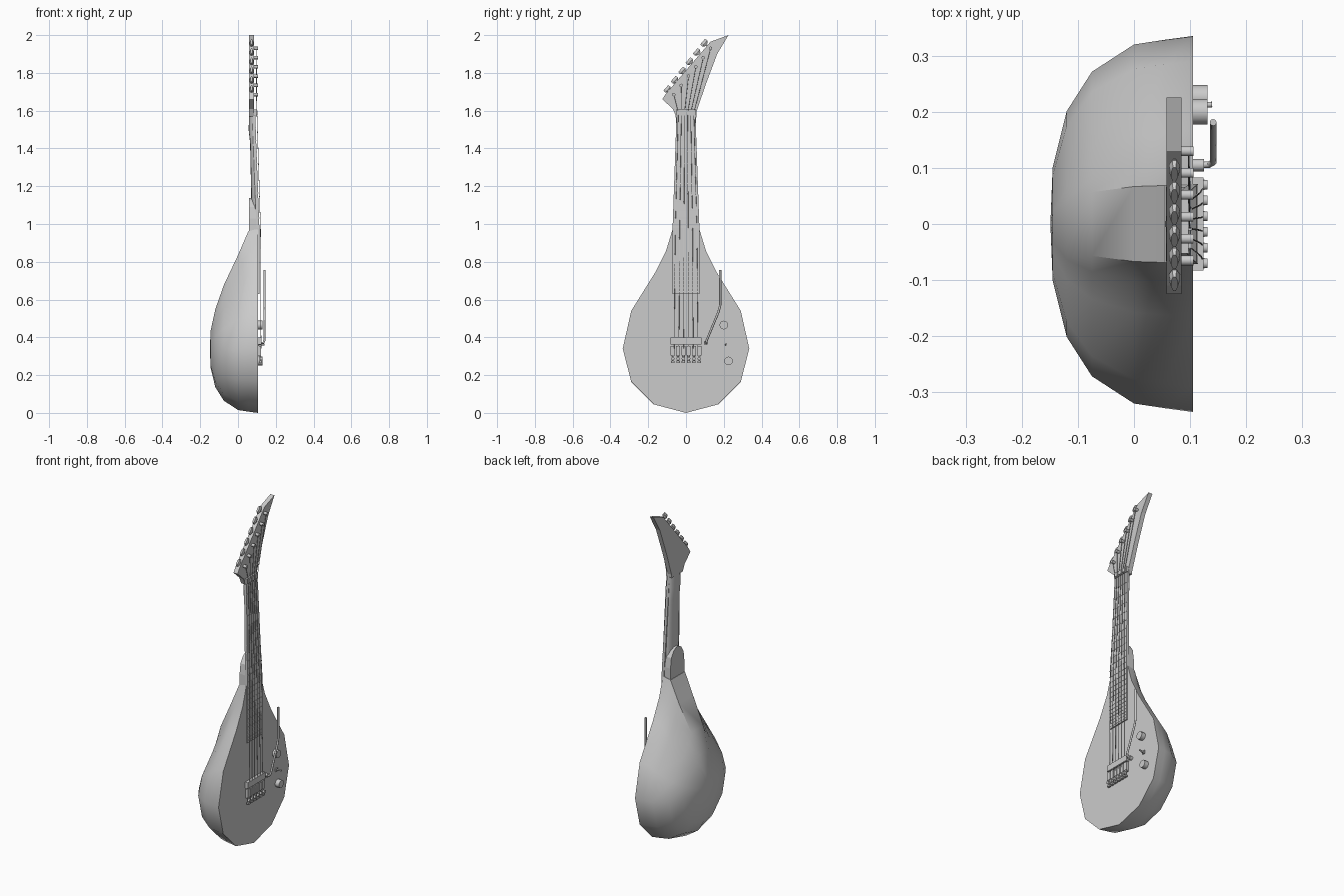
import bpy, bmesh, math
from mathutils import Vector

if "Cube" in bpy.data.objects:
    bpy.data.objects.remove(bpy.data.objects["Cube"])


def finish(name, bm, smooth=None):
    bmesh.ops.recalc_face_normals(bm, faces=bm.faces)
    me = bpy.data.meshes.new(name)
    bm.to_mesh(me)
    bm.free()
    ob = bpy.data.objects.new(name, me)
    bpy.context.collection.objects.link(ob)
    if smooth:
        bpy.ops.object.select_all(action='DESELECT')
        ob.select_set(True)
        bpy.context.view_layer.objects.active = ob
        bpy.ops.object.shade_smooth_by_angle(angle=math.radians(smooth))
    return ob


def loft(name, rings, pole=None, smooth=None):
    bm = bmesh.new()
    vs = [[bm.verts.new(p) for p in r] for r in rings]
    n = len(vs[0])
    for a, b in zip(vs, vs[1:]):
        for i in range(n):
            j = (i + 1) % n
            bm.faces.new((a[i], a[j], b[j], b[i]))
    bm.faces.new(vs[0])
    if pole:
        p = bm.verts.new(pole)
        for i in range(n):
            bm.faces.new((vs[-1][i], vs[-1][(i + 1) % n], p))
    else:
        bm.faces.new(vs[-1])
    return finish(name, bm, smooth)


def plate(name, outline, x0, x1):
    return loft(name, [[(x, y, z) for y, z in outline] for x in (x0, x1)])


def box(name, x0, x1, y0, y1, z0, z1):
    return plate(name, [(y0, z0), (y1, z0), (y1, z1), (y0, z1)], x0, x1)


def tube(name, pts, r, sides=8):
    # round rod following a path
    pts = [Vector(p) for p in pts]
    rings = []
    for i, p in enumerate(pts):
        d = (pts[min(i + 1, len(pts) - 1)] - pts[max(i - 1, 0)]).normalized()
        ref = Vector((0.3, 1, 0)) if abs(d.y) < 0.8 else Vector((1, 0, 0))
        u = d.cross(ref).normalized()
        v = d.cross(u)
        rings.append([p + r * (math.cos(t) * u + math.sin(t) * v)
                      for t in (2 * math.pi * k / sides for k in range(sides))])
    return loft(name, rings, smooth=50)


def mirrored(half):
    return half + [(-y, z) for y, z in reversed(half) if y > 0]


# bowl-backed body
outline = mirrored([(0, 0), (.17, .045), (.29, .165), (.335, .34), (.29, .54),
                    (.165, .74), (.105, .86), (.07, .975)])
levels = [(.105, 1, 1), (.055, .98, .98), (0, .955, .78), (-.075, .81, .53),
          (-.12, .6, .33), (-.145, .3, .15)]
loft("body", [[(x, y * f, .34 + (z - .34) * (up if z > .34 else f)) for y, z in outline]
              for x, f, up in levels], pole=(-.149, 0, .34), smooth=40)

# heel tongue behind the neck
plate("neck_heel", mirrored([(.068, .9), (.066, 1.03), (.058, 1.09), (.035, 1.125),
                             (.012, 1.138)]), .057, .1)

# neck with rounded back
rings = []
for z, w, back, front in [(.92, .067, .072, .105), (1.14, .062, .07, .101),
                          (1.43, .054, .064, .086), (1.5, .053, .056, .083),
                          (1.6, .055, .06, .083)]:
    rings.append([(front - (front - back) * math.sin(t), w * math.cos(t), z)
                  for t in (math.pi * k / 8 for k in range(9))])
loft("neck", rings, smooth=40)


def board(z):
    # half width and surface height of the fretboard
    return .05 + .021 * (1.58 - z) / .6 if z > .98 else .071, \
        .091 + .022 * (1.58 - z) / .6 if z > .98 else .113


# fretboard and frets
rings = []
for z in (.63, .98, 1.58):
    w, x = board(z)
    rings.append([(x - .016, -w, z), (x, -w, z), (x, w, z), (x - .016, w, z)])
loft("fretboard", rings)
for n in range(1, 25):
    z = .33 + 1.25 * 2 ** (-n / 12)
    w, x = board(z)
    box(f"fret_{n}", x - .003, x + .0015, -w, w, z - .002, z + .002)

# headstock and locking nut
plate("headstock", [(-.053, 1.57), (-.07, 1.61), (-.125, 1.66), (-.11, 1.685), (.13, 1.965),
                    (.225, 2), (.165, 1.9), (.105, 1.74), (.054, 1.59), (.052, 1.57)], .058, .085)
box("nut", .083, .097, -.053, .053, 1.575, 1.605)
for y in (-.032, 0, .032):
    box("nut_clamp", .097, .103, y - .012, y + .012, 1.578, 1.602)

# bridge base
box("bridge_plate", .104, .112, -.08, .08, .3, .36)
box("bridge_block", .104, .124, -.083, .083, .362, .398)

out = Vector((0, -.76, .65))
along = Vector((0, .65, .76))
for i in range(6):
    # tuner post, shaft and button
    post = Vector((.085, -.065 + .039 * i, 1.685 + .049 * i))
    tube("tuner_post", [post, post + Vector((.021, 0, 0))], .009, 10)
    mid = Vector((.072, post.y, post.z))
    tube("tuner_shaft", [mid, mid + out * .04], .005)
    rings = []
    for d, w, t in [(.03, .012, .006), (.04, .021, .01), (.055, .019, .006)]:
        c = mid + out * d
        rings.append([c + along * (w * a) + Vector((t * b, 0, 0))
                      for a, b in ((1, .4), (.4, 1), (-.4, 1), (-1, .4),
                                   (-1, -.4), (-.4, -1), (.4, -1), (1, -.4))])
    loft("tuner_button", rings)
    # saddle with fine tuner
    y = (i - 2.5) * .028
    box("saddle", .11, .123, y - .011, y + .011, .305, .355)
    tube("fine_tuner_stem", [(.118, y, .31), (.118, y, .27)], .005)
    tube("fine_tuner_knob", [(.12, y, .287), (.131, y, .287)], .009, 10)
    box("saddle_foot", .112, .126, y - .009, y + .009, .264, .274)
    # string from saddle over nut to post
    yn = (i - 2.5) * .0165
    tube("string", [(.122, y * .9, .34), (.119, y * .55 + yn * .45, .98), (.1, yn, 1.59),
                    (.097, post.y, post.z)], .0015, 5)

# tremolo arm
tube("arm_socket", [(.104, .105, .37), (.125, .105, .37)], .011, 12)
tube("tremolo_arm", [(.11, .105, .37), (.134, .106, .371), (.141, .11, .385), (.141, .172, .535),
                     (.141, .181, .57), (.141, .181, .757)], .006, 10)

# control knobs and switch
for y, z in ((.2, .465), (.225, .275)):
    tube("control_knob", [(.104, y, z), (.131, y, z)], .023, 12)
box("switch_base", .104, .112, .202, .22, .352, .37)
tube("switch_lever", [(.11, .211, .361), (.139, .213, .363)], .005)
